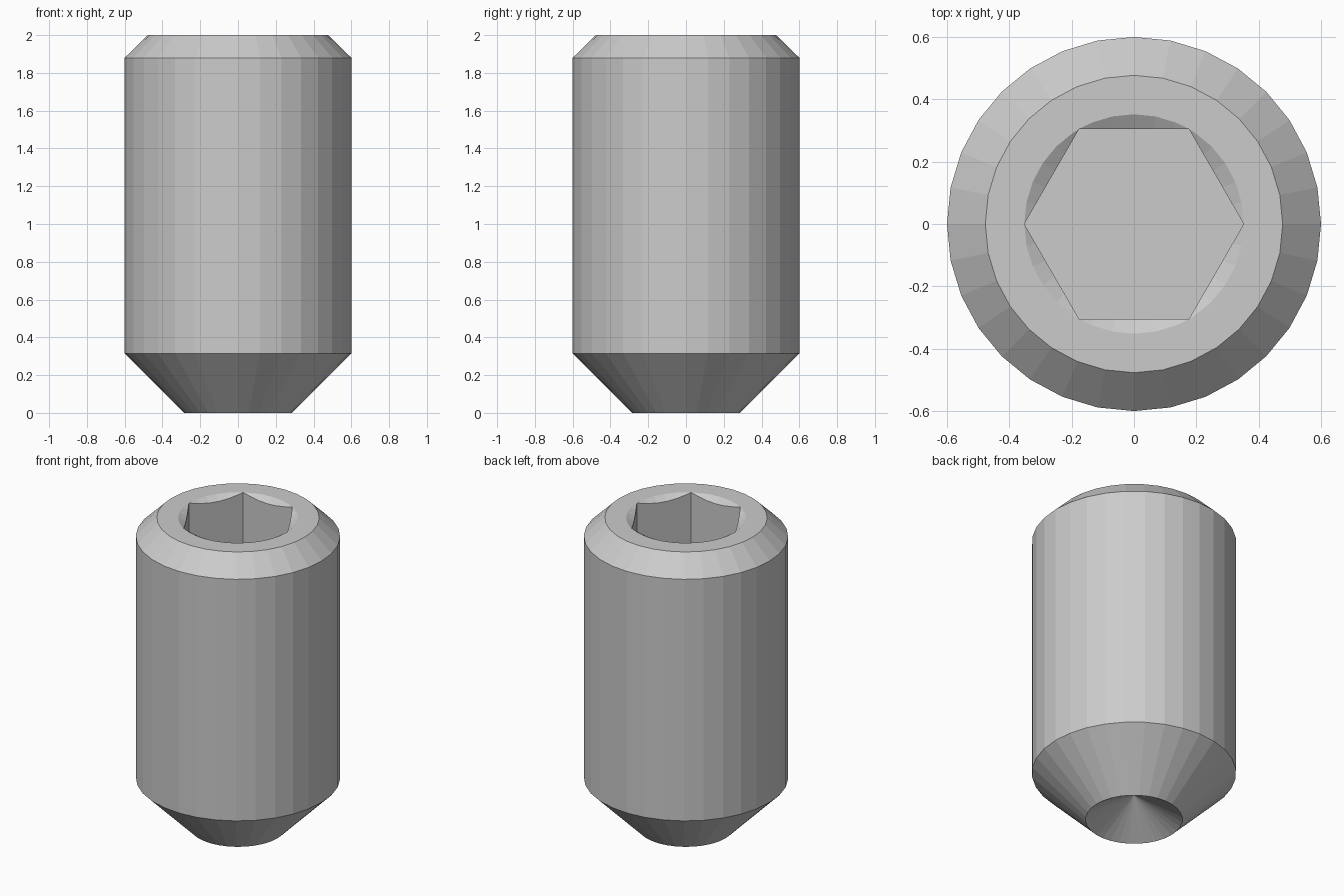
import bpy
import bmesh
from math import pi, cos, sin, tan, radians

if "Cube" in bpy.data.objects:
    bpy.data.objects.remove(bpy.data.objects["Cube"])

SIDES = 32
SOCKET_R = 0.352      # hex corner radius
SOCKET_DEPTH = 0.7
CUP_R = 0.285

# shared angles: the facets of the round body plus the hex corners
angles = sorted({round(2 * pi * i / SIDES, 6) for i in range(SIDES)}
                | {round(pi * i / 3, 6) for i in range(6)})


def poly_radius(r, n, a):
    """Distance from the axis to a regular n-gon at angle a."""
    step = 2 * pi / n
    return r * cos(pi / n) / cos(a % step - pi / n)


bm = bmesh.new()


def ring(radius, height):
    verts = []
    for a in angles:
        r = radius(a)
        verts.append(bm.verts.new((r * cos(a), r * sin(a), height(r))))
    return verts


def round_ring(r, z):
    return ring(lambda a: poly_radius(r, SIDES, a), lambda _: z)


def hex_ring(height):
    return ring(lambda a: poly_radius(SOCKET_R, 6, a), height)


# rings from the cup point, up the outside and down into the socket
rings = [
    round_ring(CUP_R, 0.0),
    round_ring(0.6, 0.315),
    round_ring(0.6, 1.88),
    round_ring(0.477, 2.0),
    ring(lambda a: SOCKET_R, lambda _: 2.0),
    hex_ring(lambda r: 2.0 - (SOCKET_R - r) * tan(radians(30))),
    hex_ring(lambda r: 2.0 - SOCKET_DEPTH),
]
count = len(angles)
for low, high in zip(rings, rings[1:]):
    for i in range(count):
        j = (i + 1) % count
        bm.faces.new((low[i], low[j], high[j], high[i]))

# flat socket floor
bm.faces.new(rings[-1])

# conical cup in the tip
apex = bm.verts.new((0, 0, CUP_R * tan(radians(30))))
for i in range(count):
    bm.faces.new((rings[0][(i + 1) % count], rings[0][i], apex))

# merge the countersink rim with the hex corners it touches
bmesh.ops.remove_doubles(bm, verts=bm.verts, dist=0.0005)
bmesh.ops.recalc_face_normals(bm, faces=bm.faces)

mesh = bpy.data.meshes.new("set_screw")
bm.to_mesh(mesh)
bm.free()
screw = bpy.data.objects.new("set_screw", mesh)
bpy.context.collection.objects.link(screw)
